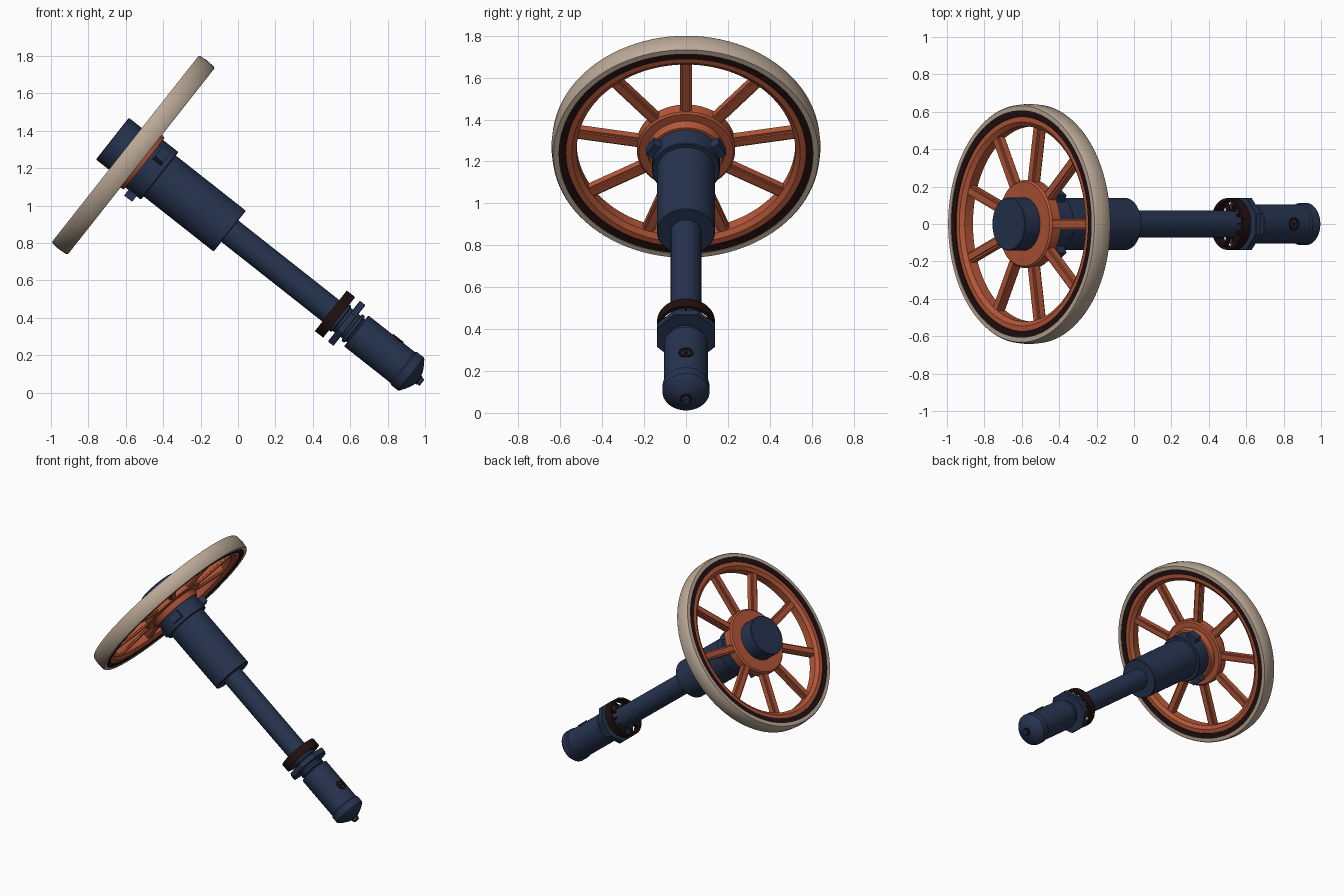
import bpy, bmesh, math
from mathutils import Matrix, Vector

if "Cube" in bpy.data.objects:
    bpy.data.objects.remove(bpy.data.objects["Cube"])

# Tilted axis: local z runs from wheel to handle, local x points up-right
A = math.radians(38.25)
c, s = math.cos(A), math.sin(A)
FRAME = Matrix(((s, 0, c, -0.56), (0, -1, 0, 0), (c, 0, -s, 1.27), (0, 0, 0, 1)))


def material(name, rgb):
    m = bpy.data.materials.new(name)
    m.diffuse_color = (*rgb, 1)
    m.use_nodes = True
    m.node_tree.nodes["Principled BSDF"].inputs["Base Color"].default_value = m.diffuse_color
    return m


NAVY = material("navy", (0.020, 0.034, 0.080))
RUST = material("rust_orange", (0.46, 0.095, 0.040))
BEIGE = material("warm_beige", (0.50, 0.40, 0.31))
DARK = material("dark_maroon", (0.016, 0.005, 0.005))


def finish(name, bm, mat, smooth=True, offset=Matrix()):
    bmesh.ops.remove_doubles(bm, verts=bm.verts, dist=1e-5)
    bmesh.ops.recalc_face_normals(bm, faces=bm.faces)
    bmesh.ops.transform(bm, matrix=FRAME @ offset, verts=bm.verts)
    for f in bm.faces:
        f.smooth = smooth
    for e in bm.edges:
        e.smooth = e.calc_face_angle(0) < math.radians(32)
    me = bpy.data.meshes.new(name)
    bm.to_mesh(me)
    bm.free()
    me.materials.append(mat)
    ob = bpy.data.objects.new(name, me)
    bpy.context.collection.objects.link(ob)
    return ob


def lathe(name, profile, mat, sides=64, closed=False, turn=0, smooth=True, offset=Matrix()):
    """Spin (radius, axial) points about the local z axis."""
    bm = bmesh.new()
    rings = []
    for i in range(sides):
        a = 2 * math.pi * i / sides + turn
        rings.append([bm.verts.new((r * math.cos(a), r * math.sin(a), t)) for r, t in profile])
    n = len(profile)
    for i in range(sides):
        p, q = rings[i], rings[(i + 1) % sides]
        for j in range(n if closed else n - 1):
            k = (j + 1) % n
            if profile[j][0] == 0:
                bm.faces.new((p[j], p[k], q[k]))
            elif profile[k][0] == 0:
                bm.faces.new((p[j], p[k], q[j]))
            else:
                bm.faces.new((p[j], p[k], q[k], q[j]))
    return finish(name, bm, mat, smooth, offset)


def drum(name, r, t0, t1, mat, bevel=0.004, **kw):
    return lathe(name, [(0, t0), (r - bevel, t0), (r, t0 + bevel), (r, t1 - bevel),
                        (r - bevel, t1), (0, t1)], mat, **kw)


def ring(name, r0, r1, t0, t1, mat, **kw):
    return lathe(name, [(r0, t0), (r1, t0), (r1, t1), (r0, t1)], mat, closed=True, **kw)


def radial_boxes(name, count, r0, r1, t0, t1, width, mat, turn=0, bevel=0):
    """Boxes pointing outward, repeated around the axis."""
    bm = bmesh.new()
    for i in range(count):
        m = (Matrix.Rotation(turn + 2 * math.pi * i / count, 4, 'Z')
             @ Matrix.Translation(((r0 + r1) / 2, 0, (t0 + t1) / 2))
             @ Matrix.Diagonal((r1 - r0, width, t1 - t0, 1)))
        bmesh.ops.create_cube(bm, size=1, matrix=m)
    if bevel:
        bmesh.ops.bevel(bm, geom=bm.edges[:], offset=bevel, segments=2, affect='EDGES')
    return finish(name, bm, mat, smooth=False)


# Wheel: tyre, dark band, rim, spokes, hub
lathe("tyre", [(0.608, -0.054), (0.632, -0.054), (0.638, -0.045), (0.642, 0),
               (0.638, 0.045), (0.632, 0.054), (0.608, 0.054)], BEIGE, sides=96, closed=True)
ring("rim_band", 0.572, 0.612, -0.051, 0.051, DARK, sides=96)
lathe("rim", [(0.576, -0.046), (0.545, -0.046), (0.522, -0.028), (0.522, 0.028),
              (0.545, 0.046), (0.576, 0.046)], RUST, sides=96, closed=True)
radial_boxes("spokes", 9, 0.15, 0.535, -0.028, 0.028, 0.056, RUST, bevel=0.010)
lathe("hub", [(0, -0.038), (0.225, -0.038), (0.235, -0.028), (0.235, 0.028), (0.225, 0.036),
              (0.185, 0.036), (0.175, 0.075), (0, 0.075)], RUST)
drum("hub_cap", 0.142, -0.142, -0.03, NAVY)

# Collar with three lugs, then the thick sleeve and the shaft
drum("collar", 0.162, 0.07, 0.18, NAVY)
radial_boxes("collar_lugs", 3, 0.13, 0.200, 0.095, 0.150, 0.075, NAVY, turn=math.pi)
drum("sleeve", 0.139, 0.17, 0.657, NAVY)
drum("shaft", 0.073, 0.64, 1.44, NAVY)

# Open dark ring on thin spokes
ring("cage_ring", 0.123, 0.138, 1.345, 1.402, DARK)
radial_boxes("cage_spokes", 10, 0.06, 0.128, 1.362, 1.385, 0.010, DARK)

# Octagonal flange and stepped neck
drum("flange", 0.150, 1.434, 1.472, NAVY, bevel=0.003, sides=8, turn=math.pi / 8, smooth=False)
lathe("neck", [(0, 1.40), (0.088, 1.40), (0.088, 1.415), (0.078, 1.42), (0.078, 1.485),
               (0.09, 1.49), (0.09, 1.505), (0.078, 1.51), (0.078, 1.53), (0, 1.53)], NAVY)

# Handle with raised end band and domed end
lathe("handle", [(0, 1.518), (0.101, 1.518), (0.105, 1.522), (0.105, 1.835), (0.112, 1.842),
                 (0.112, 1.890), (0.106, 1.898), (0.082, 1.915), (0.055, 1.930),
                 (0.036, 1.938), (0, 1.940)], NAVY)
drum("end_stud", 0.022, 1.93, 1.966, NAVY, sides=24)
ring("end_stud_ring", 0.020, 0.027, 1.937, 1.950, DARK, sides=32)

# Button on the upper side of the handle
side = Matrix.Translation((0.105, 0, 1.72)) @ Matrix.Rotation(math.pi / 2, 4, 'Y')
ring("button_ring", 0.022, 0.035, -0.015, 0.005, DARK, sides=32, offset=side)
drum("button", 0.010, -0.01, 0.005, DARK, bevel=0.002, sides=20, offset=side)
